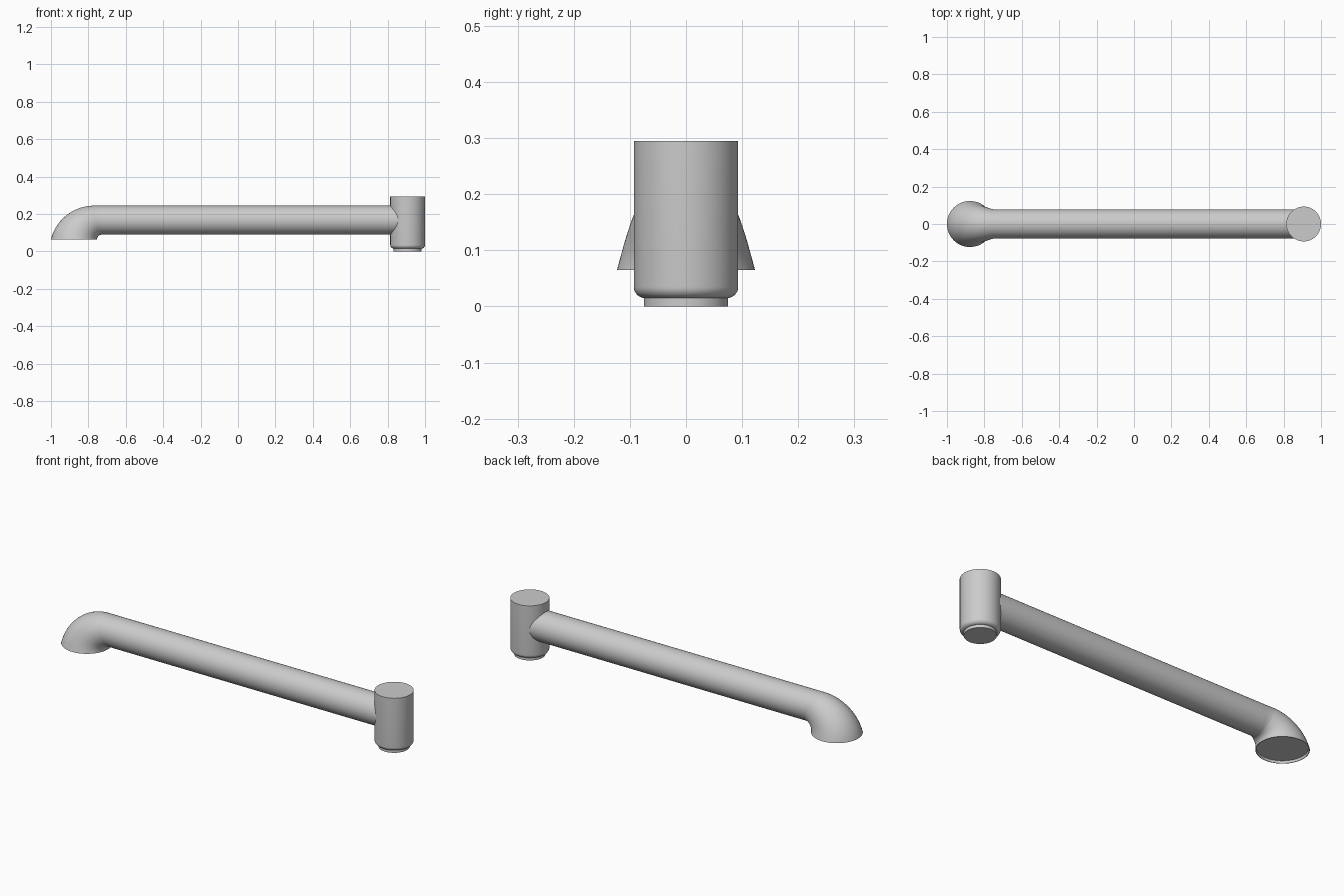
import bpy, bmesh, math
from mathutils import Vector

cube = bpy.data.objects.get("Cube")
if cube:
    bpy.data.objects.remove(cube, do_unlink=True)

steel = bpy.data.materials.new("satin_grey")
steel.use_nodes = True
GREY = (0.6, 0.6, 0.6, 1)
steel.diffuse_color = GREY
steel.node_tree.nodes["Principled BSDF"].inputs["Base Color"].default_value = GREY

SIDES = 64
TUBE_R = 0.0775
FOOT_Z = 0.065


def loft(name, rings, angle=30):
    """Skin a list of (centre, half axis a, half axis b) ellipses and cap both ends."""
    bm = bmesh.new()
    loops = []
    for centre, a, b in rings:
        loops.append([bm.verts.new(centre + a * math.cos(k * math.tau / SIDES)
                                   + b * math.sin(k * math.tau / SIDES))
                      for k in range(SIDES)])
    for lo, hi in zip(loops, loops[1:]):
        for k in range(SIDES):
            n = (k + 1) % SIDES
            bm.faces.new((lo[k], lo[n], hi[n], hi[k]))
    bm.faces.new(loops[0][::-1])
    bm.faces.new(loops[-1])
    bmesh.ops.recalc_face_normals(bm, faces=bm.faces)
    mesh = bpy.data.meshes.new(name)
    bm.to_mesh(mesh)
    bm.free()
    mesh.materials.append(steel)
    obj = bpy.data.objects.new(name, mesh)
    bpy.context.collection.objects.link(obj)
    bpy.ops.object.select_all(action="DESELECT")
    obj.select_set(True)
    bpy.context.view_layer.objects.active = obj
    bpy.ops.object.shade_smooth_by_angle(angle=math.radians(angle))
    return obj


def section(inner, outer, half_width):
    """Ellipse spanning from the inner to the outer side of the bend."""
    a = (outer - inner) / 2
    return (inner + outer) / 2, a, Vector((0, half_width, 0))


# Flared elbow: the foot has a thin rim around a recessed flat underside
foot_x, foot_r = -0.877, 0.123
rings = []
for r, z in ((foot_r - 0.005, FOOT_Z + 0.012), (foot_r - 0.003, FOOT_Z)):
    rings.append((Vector((foot_x, 0, z)), Vector((-r, 0, 0)), Vector((0, r, 0))))
bend_r, bend_x, top_z = 0.237, -0.77, 0.245
sweep = math.acos(1 - (top_z - FOOT_Z) / bend_r)
STEPS = 20
for i in range(STEPS + 1):
    t = i / STEPS
    out_a = sweep * (1 - t)
    in_a = math.pi / 2 * t
    outer = Vector((bend_x - bend_r * math.sin(out_a), 0,
                    top_z - bend_r * (1 - math.cos(out_a))))
    inner = Vector((-0.729 - 0.025 * math.cos(in_a), 0,
                    FOOT_Z + 0.025 * math.sin(in_a)))
    rings.append(section(inner, outer, TUBE_R + (foot_r - TUBE_R) * (1 - t)))

# Straight bar, continuing from the elbow into the post
for x in (-0.72, 0.88):
    rings.append(section(Vector((x, 0, 0.09)), Vector((x, 0, top_z)), TUBE_R))
loft("handle_bar", rings)


def turned(name, x, profile):
    """Round part from (radius, height) pairs."""
    return loft(name, [(Vector((x, 0, z)), Vector((r, 0, 0)), Vector((0, r, 0)))
                       for r, z in profile])


# Post with a rounded lower edge, standing on a smaller spigot
POST_X, POST_R, ROUND = 0.907, 0.093, 0.02
edge = [(POST_R - ROUND * (1 - math.sin(a)), 0.015 + ROUND * (1 - math.cos(a)))
        for a in (math.pi / 2 * i / 8 for i in range(9))]
turned("post", POST_X, edge + [(POST_R, 0.295)])
turned("post_spigot", POST_X, [(0.075, 0), (0.075, 0.025)])
